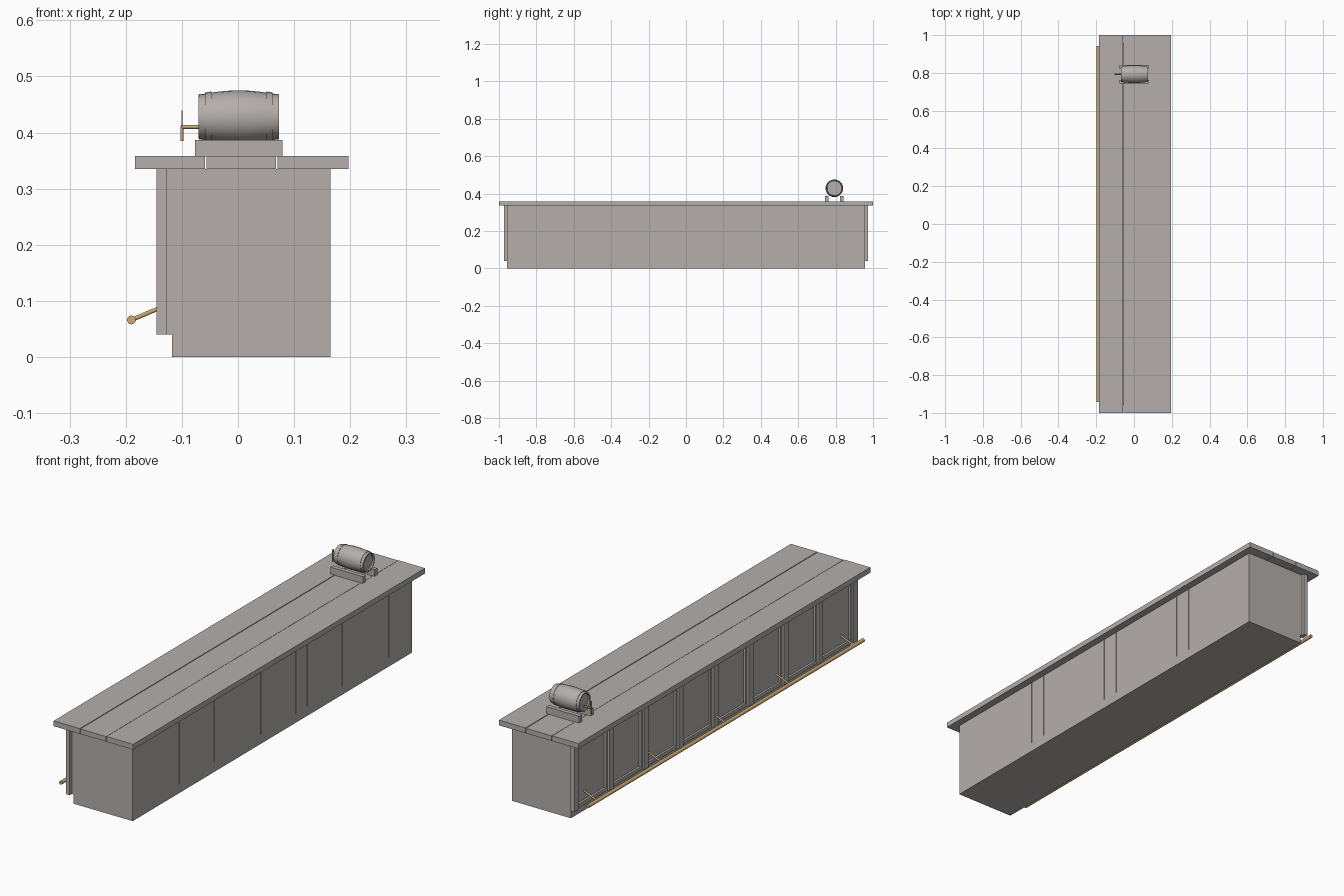
import bpy, math
from mathutils import Vector

if "Cube" in bpy.data.objects:
    bpy.data.objects.remove(bpy.data.objects["Cube"])


def mat(name, rgb):
    m = bpy.data.materials.new(name)
    m.diffuse_color = (*rgb, 1)
    m.use_nodes = True
    m.node_tree.nodes["Principled BSDF"].inputs["Base Color"].default_value = m.diffuse_color
    return m


GREY = mat("warm_grey", (0.46, 0.43, 0.41))
BRASS = mat("brass", (0.60, 0.40, 0.17))


def box(name, x, y, z, m=GREY):
    """Box from (min, max) ranges."""
    bpy.ops.mesh.primitive_cube_add(size=1, location=[(a + b) / 2 for a, b in (x, y, z)])
    o = bpy.context.object
    o.name = name
    o.scale = [b - a for a, b in (x, y, z)]
    bpy.ops.object.transform_apply(location=False, rotation=False, scale=True)
    o.data.materials.append(m)
    return o


def rod(name, a, b, r, sides=16, m=BRASS):
    """Cylinder between two points."""
    a, b = Vector(a), Vector(b)
    bpy.ops.mesh.primitive_cylinder_add(vertices=sides, radius=r, depth=(b - a).length,
                                        location=(a + b) / 2)
    o = bpy.context.object
    o.name = name
    o.rotation_euler = (b - a).to_track_quat('Z', 'Y').to_euler()
    o.data.materials.append(m)
    bpy.ops.object.shade_smooth_by_angle(angle=math.radians(40))
    return o


def lathe_x(name, profile, centre, sides=24, closed=False):
    """Revolve (x, radius) points round the x axis."""
    n = len(profile)
    verts = [(x, r * math.cos(t), r * math.sin(t))
             for t in (2 * math.pi * i / sides for i in range(sides)) for x, r in profile]
    faces = []
    for i in range(sides):
        j = (i + 1) % sides
        for k in range(n if closed else n - 1):
            l = (k + 1) % n
            faces.append((i * n + k, i * n + l, j * n + l, j * n + k))
    if not closed:
        faces.append([i * n for i in range(sides)])
        faces.append([i * n + n - 1 for i in reversed(range(sides))])
    me = bpy.data.meshes.new(name)
    me.from_pydata(verts, [], faces)
    o = bpy.data.objects.new(name, me)
    o.location = centre
    bpy.context.collection.objects.link(o)
    me.materials.append(GREY)
    bpy.ops.object.select_all(action='DESELECT')
    o.select_set(True)
    bpy.context.view_layer.objects.active = o
    bpy.ops.object.mode_set(mode='EDIT')
    bpy.ops.mesh.select_all(action='SELECT')
    bpy.ops.mesh.normals_make_consistent(inside=False)
    bpy.ops.object.mode_set(mode='OBJECT')
    bpy.ops.object.shade_smooth_by_angle(angle=math.radians(35))
    return o


# Counter body on a recessed plinth
END = 0.957
box("plinth", (-0.118, 0.165), (-END, END), (0, 0.04))
box("counter_body", (-0.127, 0.1625), (-END, END), (0.04, 0.335))

# Narrow planks on the serving side
PLANKS = 24
w = 2 * END / PLANKS
for i in range(PLANKS):
    y = -END + i * w
    box(f"back_plank_{i}", (0.1620, 0.165),
        (y + (0.0005 if i else 0), y + w - (0.0005 if i < PLANKS - 1 else 0)), (0.04, 0.335))

# Panelled customer side: stiles, with a rail below and above each panel
STEP = END / 4
for i in range(-4, 5):
    box(f"stile_{i + 4}", (-0.145, -0.1265), (i * STEP - 0.015, i * STEP + 0.015), (0.04, 0.335))
for i in range(-4, 4):
    y0, y1 = i * STEP + 0.015, (i + 1) * STEP - 0.015
    box(f"bottom_rail_{i + 4}", (-0.136, -0.1265), (y0, y1), (0.04, 0.055))
    box(f"top_rail_{i + 4}", (-0.136, -0.1265), (y0, y1), (0.32, 0.335))
    for s, (a, b) in enumerate(((y0, y0 + 0.01), (y1 - 0.01, y1))):
        box(f"panel_trim_{i + 4}_{s}", (-0.136, -0.1265), (a, b), (0.055, 0.32))

# Counter top boards
box("top_board_front", (-0.184, -0.0585), (-1, 1), (0.335, 0.358))
box("top_board_middle", (-0.0560, 0.0675), (-1, 1), (0.335, 0.357))
box("top_board_back", (0.0700, 0.197), (-1, 1), (0.335, 0.358))

# Brass foot rail and brackets
rod("foot_rail", (-0.19, -0.943, 0.066), (-0.19, 0.943, 0.066), 0.0078)
for i in range(-2, 3):
    rod(f"rail_bracket_{i + 2}", (-0.19, i * 0.44, 0.066), (-0.126, i * 0.44, 0.093), 0.0037, 12)

# Barrel stand
CY, CZ = 0.793, 0.428
for s in (-1, 1):
    a, b = sorted((CY + s * 0.031, CY + s * 0.049))
    box("stand_rail", (-0.077, 0.079), (a, b), (0.357, 0.387))

# Barrel with recessed heads
half = [(0.064, 0.0345), (0.0715, 0.0355), (0.0715, 0.0390)]
bulge = [(x, 0.047 - 0.008 * (x / 0.0715) ** 2) for x in (0.054, 0.036, 0.018, 0)]
right = half + bulge
profile = right + [(-x, r) for x, r in reversed(right[:-1])]
lathe_x("barrel", profile, (0.0015, CY, CZ))

# Barrel hoops
for s in (-1, 1):
    for a, b, ra, rb in ((0.049, 0.060, 0.0450, 0.0435), (0.061, 0.0712, 0.0412, 0.0402)):
        lathe_x("barrel_hoop", [(s * a, ra - 0.006), (s * a, ra), (s * b, rb), (s * b, rb - 0.006)],
                (0.0015, CY, CZ), closed=True)

# Brass tap
rod("tap_pipe", (-0.102, CY, 0.410), (-0.060, CY, 0.410), 0.0035, 12)
rod("tap_spout", (-0.100, CY, 0.385), (-0.100, CY, 0.412), 0.0028, 12)
box("tap_handle", (-0.1010, -0.0990), (CY - 0.005, CY + 0.005), (0.412, 0.439), BRASS)
